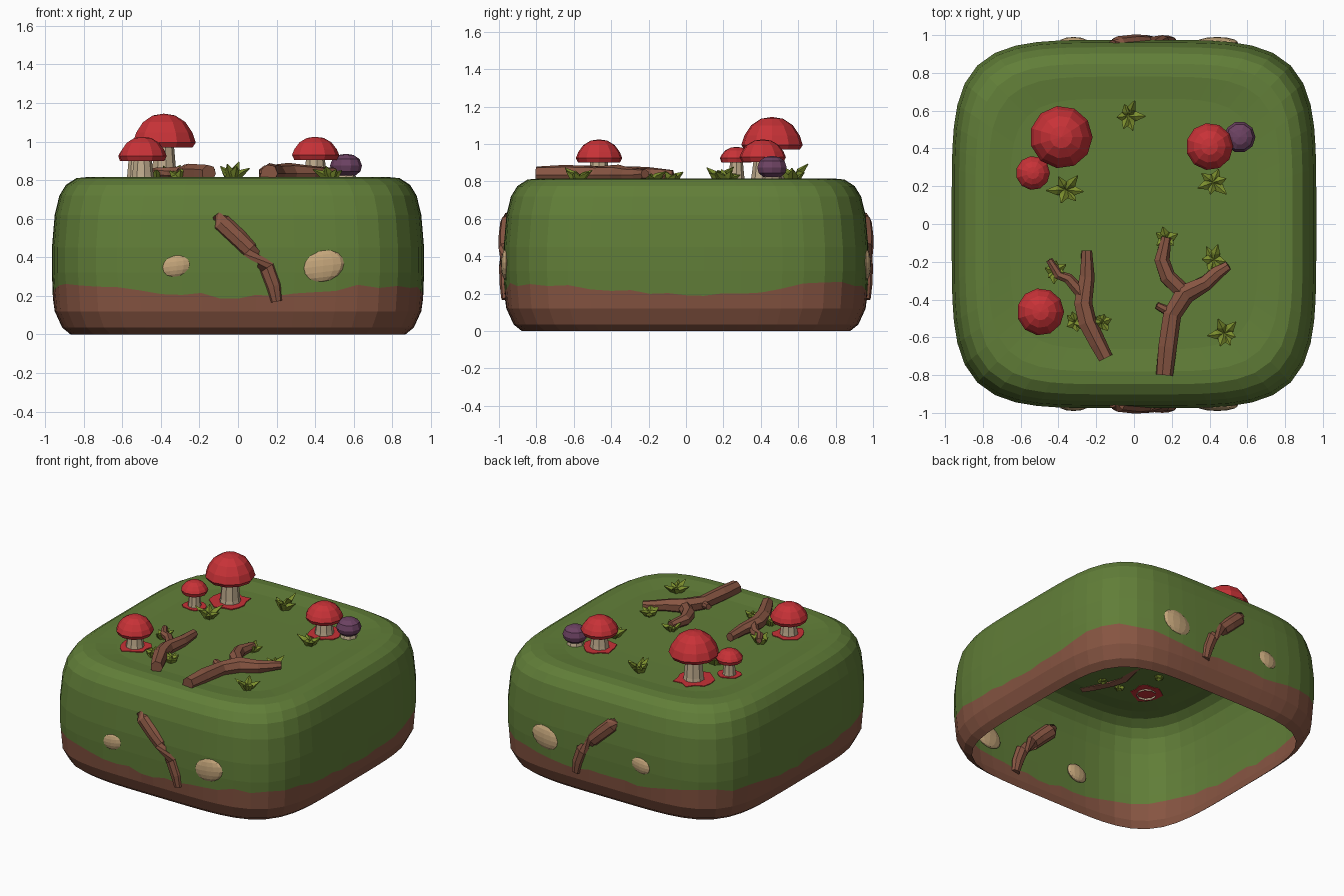
import bpy, bmesh, math, random
from mathutils import Vector

if "Cube" in bpy.data.objects:
    bpy.data.objects.remove(bpy.data.objects["Cube"])

random.seed(4)


def material(name, r, g, b):
    lin = lambda c: ((c / 255 + 0.055) / 1.055) ** 2.4 if c > 10 else c / 3295
    m = bpy.data.materials.new(name)
    m.diffuse_color = (lin(r), lin(g), lin(b), 1)
    m.use_nodes = True
    m.node_tree.nodes["Principled BSDF"].inputs["Base Color"].default_value = m.diffuse_color
    return m


GREEN = material("moss green", 97, 126, 56)
BROWN = material("earth brown", 135, 85, 66)
RED = material("cap red", 200, 50, 55)
PURPLE = material("plum purple", 108, 66, 98)
STEM = material("stem beige", 190, 170, 140)
PEBBLE = material("pebble tan", 196, 165, 122)
LEAF = material("leaf green", 124, 143, 46)


def finish(name, bm, *mats, normals=True):
    if normals:
        bmesh.ops.recalc_face_normals(bm, faces=bm.faces)
    me = bpy.data.meshes.new(name)
    bm.to_mesh(me)
    bm.free()
    for m in mats:
        me.materials.append(m)
    ob = bpy.data.objects.new(name, me)
    bpy.context.collection.objects.link(ob)
    return ob


def bridge(bm, a, b, mat=0):
    n = len(a)
    for i in range(n):
        j = (i + 1) % n
        bm.faces.new((a[i], a[j], b[j], b[i])).material_index = mat


def tube(bm, pts, radii, sides=7, squash=(1, 1, 1), rough=0.0):
    """Faceted tube along a path, capped at both ends."""
    pts = [Vector(p) for p in pts]
    sq = Vector(squash)
    rings = []
    for i, p in enumerate(pts):
        t = (pts[min(i + 1, len(pts) - 1)] - pts[max(i - 1, 0)]).normalized()
        ref = Vector((0, 0, 1)) if abs(t.z) < 0.8 else Vector((0, 1, 0))
        u = t.cross(ref).normalized()
        v = t.cross(u)
        ring = []
        for k in range(sides):
            a = math.tau * k / sides
            r = radii[i] * (1 + random.uniform(-rough, rough))
            ring.append(bm.verts.new(p + (u * math.cos(a) + v * math.sin(a)) * r * sq))
        rings.append(ring)
    for a, b in zip(rings, rings[1:]):
        bridge(bm, a, b)
    bm.faces.new(rings[0])
    bm.faces.new(rings[-1])


def lathe(bm, centre, profile, sides=10, top=None, bottom=None, mat=0):
    """Revolve (radius, z) points, optionally closed by a point at either end."""
    cx, cy = centre
    rings = [[bm.verts.new((cx + r * math.cos(math.tau * k / sides),
                            cy + r * math.sin(math.tau * k / sides), z))
              for k in range(sides)] for r, z in profile]
    for a, b in zip(rings, rings[1:]):
        bridge(bm, a, b, mat)
    for ring, z in ((rings[0], bottom), (rings[-1], top)):
        if z is not None:
            tip = bm.verts.new((cx, cy, z))
            for k in range(sides):
                f = bm.faces.new((ring[k], ring[(k + 1) % sides], tip))
                f.material_index = mat


# Hollow mossy block, open below, with a jagged soil band
bm = bmesh.new()
N, EXP = 64, 4.6
profile = [(.90, 0), (.945, .035), (.985, .12), (.995, .2), (1, .32), (1, .45),
           (.985, .62), (.96, .72), (.925, .775), (.87, .81), (.80, .817),
           (.68, .803), (.4, .8)]
rings = []
for i, (s, z) in enumerate(profile):
    ring = []
    for k in range(N):
        a = math.tau * k / N
        c, sn = math.cos(a), math.sin(a)
        r = (abs(c) ** EXP + abs(sn) ** EXP) ** (-1 / EXP)
        h = z
        if i == 3:
            h += (r - 1) * .25 + random.uniform(-.016, .016)
        ring.append(bm.verts.new((.965 * s * r * c, .975 * s * r * sn, h)))
    rings.append(ring)
for i in range(len(rings) - 1):
    bridge(bm, rings[i], rings[i + 1], 1 if i < 3 else 0)
mid = bm.verts.new((0, 0, .8))
for k in range(N):
    bm.faces.new((rings[-1][k], rings[-1][(k + 1) % N], mid))
finish("mossy_block", bm, GREEN, BROWN, normals=False)

# Roots and pebbles, the same on front and back
for side, sy in (("front", -1), ("back", 1)):
    bm = bmesh.new()
    path = [(-.115, .62), (-.085, .58), (0, .50), (.06, .44), (.15, .345), (.185, .25), (.2, .17)]
    tube(bm, [(x, sy * (.952 if z > .55 else .963), z) for x, z in path],
         [.025, .052, .05, .048, .046, .042, .03], 8, (1, .8, 1))
    finish(side + "_root", bm, BROWN)
    for tag, x, rx, rz in (("small", -.32, .078, .06), ("large", .44, .11, .083)):
        bm = bmesh.new()
        bmesh.ops.create_uvsphere(bm, u_segments=12, v_segments=8, radius=1)
        for v in bm.verts:
            v.co = (x + rx * v.co.x, sy * .962 + .028 * v.co.y,
                    .355 + rz * v.co.z + .12 * rx * v.co.x)
        finish(f"{side}_{tag}_pebble", bm, PEBBLE)

# Red mushrooms: x, y, cap radius, cap rim height, cap top, stem radius
for name, x, y, r, z0, z1, rs in (
        ("big", -.385, .46, .166, .985, 1.145, .06),
        ("little", -.535, .27, .09, .915, .985, .038),
        ("front", -.495, -.465, .125, .915, 1.025, .052),
        ("right", .40, .41, .125, .92, 1.025, .055)):
    h = z1 - z0
    bm = bmesh.new()
    lathe(bm, (x, y), [(rs, z0 + .01), (r * .9, z0 - .015), (r, z0 + .01), (r * .9, z0 + h * .38),
                       (r * .68, z0 + h * .72), (r * .36, z0 + h * .94)],
          11, top=z1, bottom=z0 + .02)
    finish(name + "_mushroom_cap", bm, RED)
    bm = bmesh.new()
    lathe(bm, (x, y), [(rs * 1.25, .785), (rs * 1.1, .83), (rs * .85, z0 + .015)], 9)
    finish(name + "_mushroom_stem", bm, STEM)
    # ragged red patch on the ground, thin enough to show on both sides
    bm = bmesh.new()
    lo, hi = [], []
    for k in range(14):
        a, q = math.tau * k / 14, rs * 1.25 + r * random.uniform(.18, .42)
        for ring, z in ((lo, .798), (hi, .807)):
            ring.append(bm.verts.new((x + q * math.cos(a), y + q * math.sin(a), z)))
    bridge(bm, lo, hi)
    bm.faces.new(lo)
    bm.faces.new(hi)
    finish(name + "_ground_patch", bm, RED)

# Purple round mushroom with a short stem
bm = bmesh.new()
lathe(bm, (.56, .46), [(.05, .825), (.075, .845), (.083, .875), (.07, .91), (.04, .93)],
      10, top=.937, bottom=.82)
finish("purple_mushroom_cap", bm, PURPLE)
bm = bmesh.new()
lathe(bm, (.56, .46), [(.06, .79), (.045, .84)], 8)
finish("purple_mushroom_stem", bm, STEM)

# Fallen branches: points are (x, y, z, radius)
branches = {
    "left_branch": [
        [(-.15, -.71, .835, .042), (-.19, -.63, .835, .048), (-.245, -.52, .835, .05),
         (-.27, -.42, .835, .048), (-.25, -.28, .835, .04), (-.25, -.14, .835, .03)],
        [(-.27, -.38, .835, .035), (-.35, -.29, .835, .03), (-.40, -.27, .84, .026),
         (-.45, -.19, .845, .018)]],
    "right_branch": [
        [(.16, -.80, .835, .045), (.175, -.65, .835, .05), (.20, -.48, .835, .052),
         (.27, -.37, .835, .055), (.38, -.315, .835, .043), (.44, -.26, .835, .038),
         (.50, -.22, .84, .025)],
        [(.26, -.36, .83, .048), (.18, -.28, .835, .045), (.145, -.19, .835, .04),
         (.17, -.07, .835, .028)],
        [(.20, -.47, .835, .03), (.12, -.43, .845, .02)]]}
for name, parts in branches.items():
    bm = bmesh.new()
    for part in parts:
        tube(bm, [p[:3] for p in part], [p[3] for p in part], 7, rough=.1)
    finish(name, bm, BROWN)

# Leaf tufts: x, y, spread, height
tufts = [(-.03, .57, .085, .1), (-.36, .18, .10, .08), (.42, .22, .085, .07),
         (.48, -.58, .085, .08), (.42, -.19, .08, .06), (.17, -.08, .065, .06),
         (-.42, -.25, .065, .07), (-.31, -.52, .06, .08), (-.17, -.52, .06, .07)]
for i, (x, y, s, h) in enumerate(tufts):
    bm = bmesh.new()
    turn = random.uniform(0, math.tau)
    for k in range(6):
        a = turn + math.tau * k / 6 + random.uniform(-.3, .3)
        d = s * random.uniform(.7, 1.1)
        top = h * random.uniform(.45, 1)
        c, sn = math.cos(a), math.sin(a)
        tube(bm, [(x, y, .795), (x + c * d * .5, y + sn * d * .5, .80 + top * .6),
                  (x + c * d, y + sn * d, .80 + top)], [.03, .024, .003], 4, (1, 1, .7))
    finish(f"leaf_tuft_{i + 1}", bm, LEAF)
